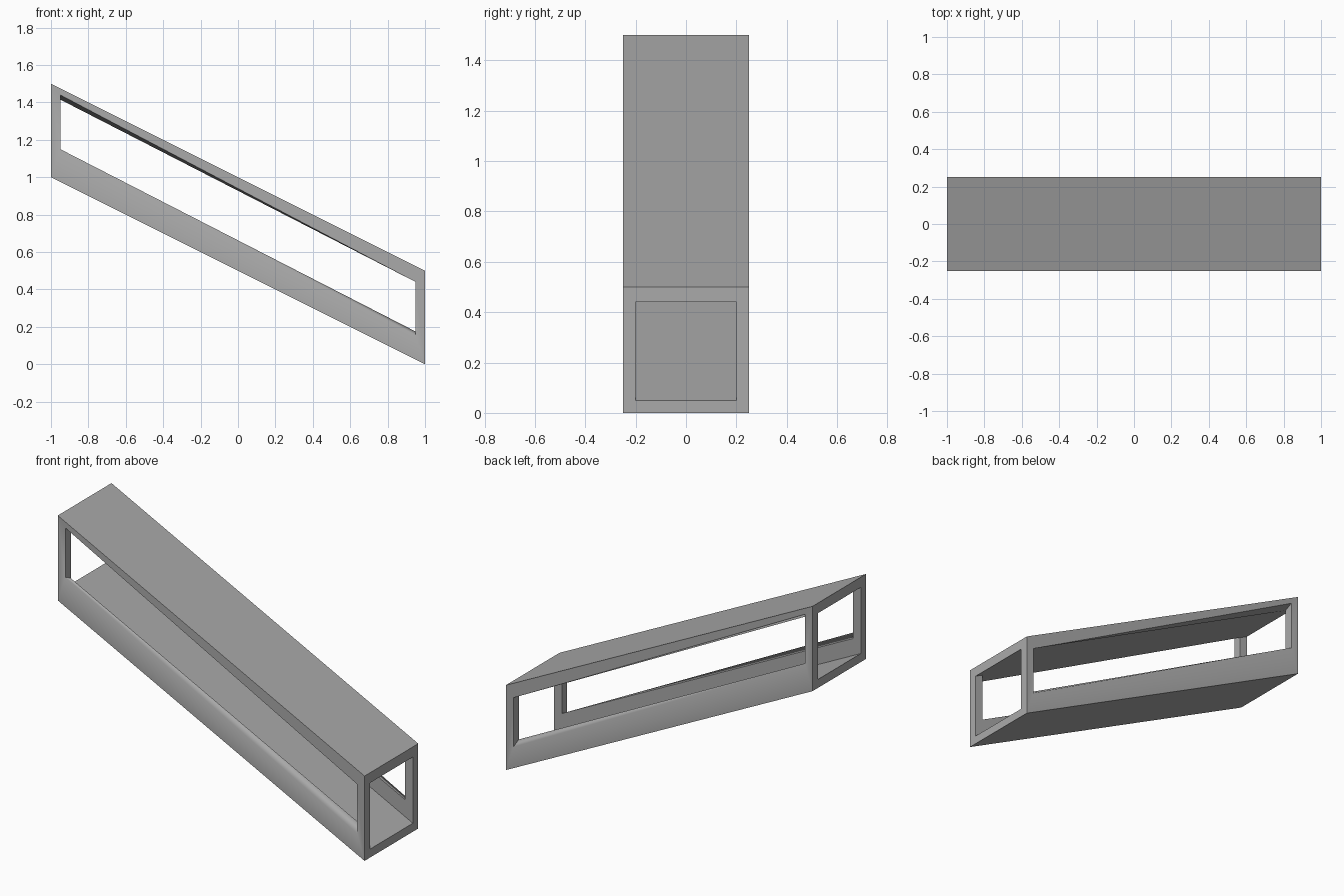
import bpy
import bmesh

cube = bpy.data.objects.get("Cube")
if cube:
    bpy.data.objects.remove(cube, do_unlink=True)

grey = bpy.data.materials.new("plain_grey")
grey.use_nodes = True
colour = (0.4, 0.4, 0.4, 1)
grey.diffuse_color = colour
grey.node_tree.nodes["Principled BSDF"].inputs["Base Color"].default_value = colour

bm = bmesh.new()
CYCLE = [(-1, 0), (1, 0), (1, 1), (-1, 1)]  # end, lower or upper


def loop(x, y, low, high, stepped=False):
    """Four corners of a sloping side outline; stepped shifts whole ends."""
    verts = []
    for end, upper in CYCLE:
        drop = end if stepped else end * x
        z = (high if upper else low) + 0.5 - 0.5 * drop
        verts.append(bm.verts.new((end * x, y, z)))
    return verts


def bridge(a, b, skip=()):
    for i in range(4):
        if i not in skip:
            j = (i + 1) % 4
            bm.faces.new((a[i], a[j], b[j], b[i]))


# Side frames with a long window in each
outer, inner, soft = [], [], []
for side in (-1, 1):
    rim = loop(1, side * 0.25, 0, 0.5)
    window = loop(0.95, side * 0.25, 0.15, 0.44, stepped=True)
    reveal = loop(0.95, side * 0.2, 0.15, 0.44)
    lining = loop(1, side * 0.2, 0.05, 0.44)
    bridge(rim, window)
    bridge(window, reveal)
    bridge(reveal, lining, skip=(2,))  # window reaches the ceiling
    outer.append(rim)
    inner.append(lining)
    soft.append((window[0], window[1]))
    soft += list(zip(rim, window))

# Roof, base, ceiling and floor
for front, back in (outer, inner):
    for i, j in ((0, 1), (2, 3)):
        bm.faces.new((front[i], front[j], back[j], back[i]))

# Open end frames
for low, high in ((0, 3), (1, 2)):
    rings = [[f[low], b[low], b[high], f[high]] for f, b in (outer, inner)]
    bridge(*rings)

bmesh.ops.recalc_face_normals(bm, faces=bm.faces)
roof = max(bm.faces, key=lambda f: f.calc_center_median().z if f.calc_area() > 1 else 0)
if roof.normal.z < 0:
    bmesh.ops.reverse_faces(bm, faces=bm.faces)

# Soft shading only around the window sills
for face in bm.faces:
    face.smooth = True
soft = {frozenset(pair) for pair in soft}
for edge in bm.edges:
    edge.smooth = frozenset(edge.verts) in soft

mesh = bpy.data.meshes.new("sloping_frame")
bm.to_mesh(mesh)
bm.free()
mesh.materials.append(grey)
frame = bpy.data.objects.new("sloping_frame", mesh)
bpy.context.collection.objects.link(frame)
